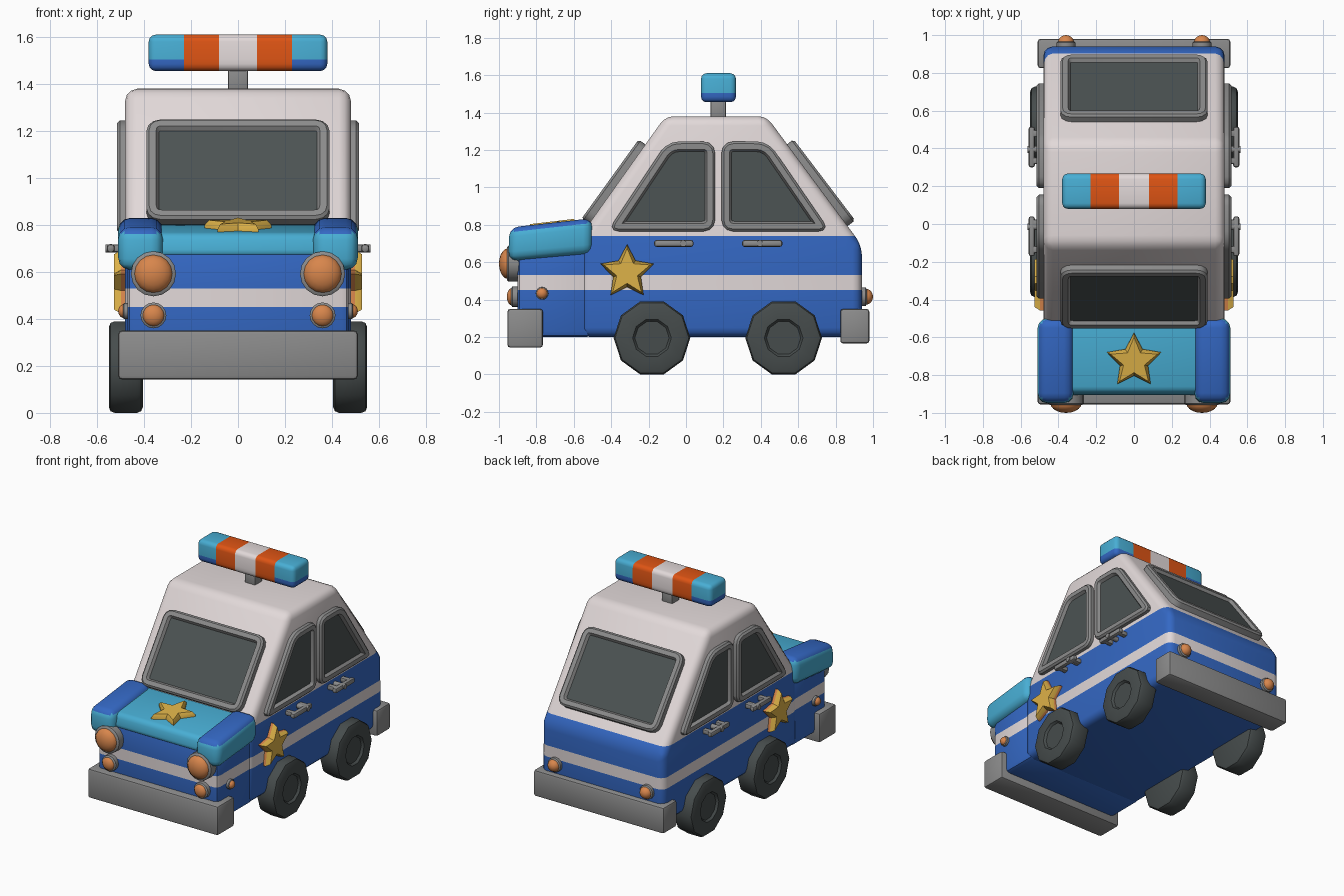
import bpy, bmesh, math
from mathutils import Matrix, Vector

if "Cube" in bpy.data.objects:
    bpy.data.objects.remove(bpy.data.objects["Cube"])

X, Y, Z = Vector((1, 0, 0)), Vector((0, 1, 0)), Vector((0, 0, 1))


def material(name, rgb):
    m = bpy.data.materials.new(name)
    m.diffuse_color = [((c / 255 + 0.055) / 1.055) ** 2.4 for c in rgb] + [1]
    m.use_nodes = True
    m.node_tree.nodes["Principled BSDF"].inputs["Base Color"].default_value = m.diffuse_color
    return m


WHITE = material("white paint", (226, 217, 217))
BLUE = material("blue paint", (52, 104, 196))
CYAN = material("light blue paint", (72, 174, 212))
RED = material("orange red lamp", (222, 84, 20))
GRAY = material("gray trim", (140, 140, 140))
GLASS = material("dark glass", (76, 83, 83))
TYRE = material("dark rubber", (70, 76, 76))
GOLD = material("gold", (222, 178, 72))
AMBER = material("amber lamp", (216, 134, 76))


def frame(u, v, origin=(0, 0, 0)):
    """Matrix taking local u, v and their normal into the world."""
    w = u.cross(v)
    m = Matrix((u, v, w)).transposed().to_4x4()
    m.translation = origin
    return m


SIDE = frame(Y, Z)


def finish(bm, name, mats, rule=None, mirror=False):
    bmesh.ops.recalc_face_normals(bm, faces=bm.faces)
    bm.normal_update()
    if rule:
        for f in bm.faces:
            f.material_index = rule(f.calc_center_median(), f.normal)
    for side in ((("right_", "left_")) if mirror else ("",)):
        if side == "left_":
            bm.transform(Matrix.Scale(-1, 4, X))
            bmesh.ops.reverse_faces(bm, faces=bm.faces)
        me = bpy.data.meshes.new(side + name)
        bm.to_mesh(me)
        for m in mats:
            me.materials.append(m)
        bpy.context.collection.objects.link(bpy.data.objects.new(side + name, me))
    bm.free()


def prism(pts, w0, w1):
    bm = bmesh.new()
    a = [bm.verts.new((u, v, w0)) for u, v in pts]
    b = [bm.verts.new((u, v, w1)) for u, v in pts]
    bm.faces.new(a[::-1])
    bm.faces.new(b)
    for i in range(len(a)):
        j = (i + 1) % len(a)
        bm.faces.new((a[i], a[j], b[j], b[i]))
    bmesh.ops.recalc_face_normals(bm, faces=bm.faces)
    return bm


def bevel(bm, edges, r, seg=3):
    bmesh.ops.bevel(bm, geom=list(edges), offset=r, segments=seg, profile=0.5,
                    affect='EDGES', clamp_overlap=True)


def cut(bm, co, no):
    bmesh.ops.bisect_plane(bm, geom=bm.verts[:] + bm.edges[:] + bm.faces[:],
                           plane_co=co, plane_no=no)


def rounded(pts, w0, w1, r, m=SIDE, seg=3):
    bm = prism(pts, w0, w1)
    bevel(bm, bm.edges, r, seg)
    bm.transform(m)
    return bm


def box(x0, x1, y0, y1, z0, z1, r, seg=2):
    return rounded([(y0, z0), (y1, z0), (y1, z1), (y0, z1)], x0, x1, r, SIDE, seg)


def top_face(bm):
    return max(bm.faces, key=lambda f: f.calc_center_median().z)


def inset(bm, f, t, d=0):
    bm.normal_update()
    bmesh.ops.inset_individual(bm, faces=[f], thickness=t, depth=d)


def window(name, pts, w0, w1, m, mirror=False):
    bm = prism(pts, w0, w1 - 0.012)
    bevel(bm, [e for e in bm.edges if abs(e.verts[0].co.z - e.verts[1].co.z) > 0.01], 0.06)
    f = top_face(bm)
    inset(bm, f, 0.012, 0.012)
    inset(bm, f, 0.03)
    inset(bm, f, 0.012, -0.02)
    f.material_index = 1
    bm.transform(m)
    finish(bm, name, [GRAY, GLASS], mirror=mirror)


def ngon(n, r, start):
    return [(r * math.cos(start + i * math.tau / n), r * math.sin(start + i * math.tau / n))
            for i in range(n)]


def lamp(name, m, r, depth, bulge):
    """Gray round housing with an amber dome."""
    bm = prism(ngon(16, r, 0), -0.04, depth)
    f = top_face(bm)
    inset(bm, f, 0.01, 0.008)
    bm.transform(m)
    finish(bm, name + "_housing", [GRAY], mirror=True)
    bm = bmesh.new()
    bmesh.ops.create_uvsphere(bm, u_segments=16, v_segments=10, radius=1)
    bm.transform(m @ Matrix.Translation((0, 0, depth)) @ Matrix.Diagonal((r * .86, r * .86, bulge, 1)))
    finish(bm, name + "_lens", [AMBER], mirror=True)


def star(name, m, h, rim, wall, mirror=False):
    a = [(r * math.cos(math.pi / 2 + i * math.pi / 5), r * math.sin(math.pi / 2 + i * math.pi / 5))
         for i, r in enumerate([0.15, 0.078] * 5)]
    bm = prism(a, -0.02, h)
    inset(bm, top_face(bm), 0.02, rim)
    axis = m.to_3x3() @ Z
    bm.transform(m)
    finish(bm, name, [GOLD, wall], lambda c, n: int(abs(n.dot(axis)) < 0.1), mirror)


def stripes(c, n):
    return 1 if 0.45 < c.z < 0.53 or c.z > 0.74 else 0


# Body and cabin in one shell, striped by height
bm = rounded([(-.565, .2), (.94, .2), (.94, .69), (.43, 1.38), (-.11, 1.38), (-.565, .74)],
             -.48, .48, .05)
for z in (.45, .53, .74):
    cut(bm, (0, 0, z), Z)
finish(bm, "body", [BLUE, WHITE], stripes)

# Nose below the bonnet
bm = box(-.47, .47, -.9, -.5, .2, .7, .03)
for z in (.45, .53):
    cut(bm, (0, 0, z), Z)
finish(bm, "nose", [BLUE, WHITE], stripes)

# Bonnet and fenders
finish(rounded([(-.91, .665), (-.5, .665), (-.5, .805), (-.89, .765)], -.36, .36, .03),
       "bonnet", [CYAN])
finish(rounded([(-.95, .605), (-.5, .645), (-.5, .835), (-.945, .785)], .32, .51, .05),
       "fender", [CYAN, BLUE], lambda c, n: int(n.z < -.6), True)

# Windscreen, rear window, side windows
for name, u, v, o, h in (("windscreen", X, Vector((0, .585, .811)), (0, -.366, 1.014), .262),
                         ("rear_window", -X, Vector((0, -.605, .796)), (0, .70, 1.01), .272)):
    window(name, [(-.39, -h), (.39, -h), (.39, h), (-.39, h)], -.03, .05, frame(u, v, o))
window("front_side_window", [(-.42, .765), (.155, .765), (.155, 1.245), (-.1, 1.245)],
       .45, .515, SIDE, True)
window("rear_side_window", [(.19, .765), (.77, .765), (.44, 1.245), (.19, 1.245)],
       .45, .515, SIDE, True)

# Door handles
for label, y0, y1, k in (("front", -.17, .04, -.015), ("rear", .30, .515, .395)):
    finish(box(.525, .558, y0, y1, .682, .718, .012), label + "_handle_bar", [GRAY], mirror=True)
    for i, y in enumerate((y0 + .035, y1 - .035)):
        finish(box(.46, .54, y - .018, y + .018, .684, .716, .008),
               f"{label}_handle_mount_{i}", [GRAY], mirror=True)
    bm = prism(ngon(10, .018, 0), .47, .565)
    bm.transform(frame(Y, Z, (0, k, .7)))
    finish(bm, label + "_handle_button", [GRAY], mirror=True)

# Wheels: ten-sided with a sunken hub
for label, y in (("front", -.182), ("rear", .522)):
    bm = prism(ngon(10, .205, 0), .405, .55)
    bevel(bm, [e for e in bm.edges if abs(e.verts[0].co.z - e.verts[1].co.z) < .01], .025, 2)
    f = top_face(bm)
    inset(bm, f, .075)
    inset(bm, f, .012, -.015)
    bm.transform(frame(Y, Z, (0, y, .195)))
    finish(bm, label + "_wheel", [TYRE], mirror=True)

# Bumpers
finish(box(-.51, .51, -.955, -.765, .143, .35, .015), "front_bumper", [GRAY])
finish(box(-.51, .51, .825, .98, .165, .35, .015), "rear_bumper", [GRAY])

# Lamps
lamp("headlight", frame(X, Z, (.36, -.9, .592)), .096, .05, .05)
lamp("front_indicator", frame(X, Z, (.36, -.9, .415)), .055, .028, .03)
lamp("tail_lamp", frame(-X, Z, (.36, .94, .415)), .05, .02, .04)
lamp("side_marker", frame(Y, Z, (.47, -.77, .433)), .034, .015, .025)

# Star badges
star("door_star", frame(Y, Z, (.48, -.315, .545)), .018, .03, AMBER, True)
star("bonnet_star", frame(X, Vector((0, .993, .118)), (0, -.725, .782)), .012, .022, GOLD)

# Roof light bar on its post
finish(box(-.043, .043, .13, .215, 1.36, 1.47, .01), "light_post", [GRAY])
bm = box(-.38, .38, .08, .267, 1.455, 1.61, .03, 3)
for x in (-.23, -.08, .08, .23):
    cut(bm, (x, 0, 0), X)
cut(bm, (0, 0, 1.505), Z)
finish(bm, "light_bar", [WHITE, RED, CYAN, BLUE],
       lambda c, n: 0 if abs(c.x) < .08 else 1 if abs(c.x) < .23 else 2 if c.z > 1.505 else 3)

# Smooth shading with sharp edges kept
for o in bpy.context.collection.objects:
    o.select_set(True)
    bpy.context.view_layer.objects.active = o
bpy.ops.object.shade_smooth_by_angle(angle=math.radians(40))
